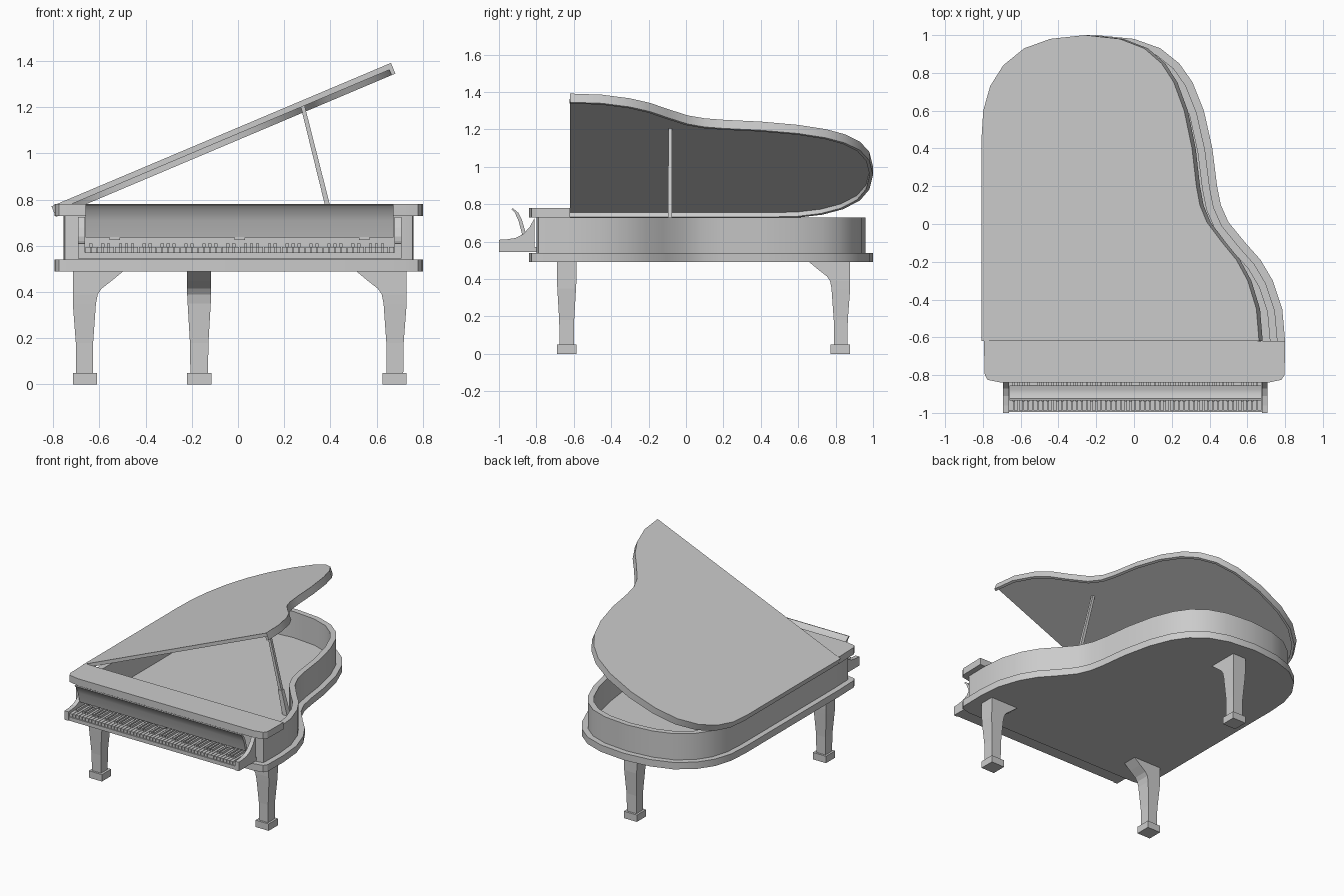
import bpy, bmesh, math
from mathutils import Vector

if "Cube" in bpy.data.objects:
    bpy.data.objects.remove(bpy.data.objects["Cube"])

# ---------- helpers ----------
def make(name, verts, faces, smooth=False):
    me = bpy.data.meshes.new(name)
    me.from_pydata(verts, [], faces)
    bm = bmesh.new()
    bm.from_mesh(me)
    bmesh.ops.recalc_face_normals(bm, faces=bm.faces)
    bm.to_mesh(me)
    bm.free()
    ob = bpy.data.objects.new(name, me)
    bpy.context.collection.objects.link(ob)
    if smooth:
        bpy.context.view_layer.objects.active = ob
        ob.select_set(True)
        bpy.ops.object.shade_smooth_by_angle(angle=math.radians(30))
        ob.select_set(False)
    return ob

def loft(name, rings, smooth=False):
    n = len(rings[0])
    faces = [tuple(range(n)), tuple(range((len(rings) - 1) * n, len(rings) * n))]
    for k in range(len(rings) - 1):
        for i in range(n):
            j = (i + 1) % n
            faces.append((k*n + i, k*n + j, k*n + n + j, k*n + n + i))
    return make(name, [v for r in rings for v in r], faces, smooth)

def prism(name, pts, z0, z1, smooth=False):
    return loft(name, [[(x, y, z) for x, y in pts] for z in (z0, z1)], smooth)

def profile_x(name, yz, x0, x1, smooth=False):
    return loft(name, [[(x, y, z) for y, z in yz] for x in (x0, x1)], smooth)

def box(name, x0, x1, y0, y1, z0, z1):
    return prism(name, [(x0, y0), (x1, y0), (x1, y1), (x0, y1)], z0, z1)

def inset(pts, d, closed=True):
    # counter-clockwise outline moved inwards by d
    P = [Vector(p) for p in pts]
    out = []
    for i, p in enumerate(P):
        a = P[i-1] if closed or i else p
        b = P[(i+1) % len(P)] if closed or i < len(P) - 1 else p
        ns = [Vector((-e.y, e.x)).normalized() for e in (p - a, b - p) if e.length > 0]
        n = sum(ns, Vector((0, 0))).normalized()
        q = p + n * d / max(n.dot(ns[0]), 0.5)
        out.append((q.x, q.y))
    return out

def band(name, outer, inner, z0, z1, closed=True):
    n = len(outer)
    v = [(x, y, z) for z in (z0, z1) for loop in (outer, inner) for x, y in loop]
    f = []
    for i in range(n if closed else n - 1):
        j = (i + 1) % n
        f += [(i, j, 2*n+j, 2*n+i), (n+i, n+j, 3*n+j, 3*n+i),
              (i, j, n+j, n+i), (2*n+i, 2*n+j, 3*n+j, 3*n+i)]
    if not closed:
        f += [(i, n+i, 3*n+i, 2*n+i) for i in (0, n-1)]
    return make(name, v, f, True)

# ---------- case ----------
curve = [(.80, -.62), (.785, -.45), (.735, -.3), (.67, -.19), (.59, -.1), (.5, .01), (.46, .1),
         (.44, .2), (.415, .4), (.37, .6), (.31, .75), (.24, .85), (.14, .93), (0, .98),
         (-.2, 1), (-.4, .98), (-.55, .93), (-.67, .84), (-.745, .73), (-.785, .6),
         (-.795, .45), (-.795, -.62)]
front = [(-.79, -.8), (-.775, -.825), (-.70, -.84), (.71, -.84), (.78, -.825), (.797, -.8)]
outline = curve + front
prism("base_plate", outline, .49, .54, True)
band("case_rim", inset(outline, .04), inset(outline, .08), .54, .73)
prism("front_top_board", [curve[-1]] + front + [curve[0]], .73, .78, True)

# ---------- raised lid: panel with a lip beneath, open at the front ----------
lid_pts = [(x + .795, y) for x, y in curve]
for ob in (prism("lid_panel", lid_pts, .025, .05, True),
           band("lid_lip", lid_pts, inset(lid_pts, .018, False), 0, .025, False)):
    ob.location = (-.788, 0, .725)
    ob.rotation_euler = (0, math.radians(-22.9), 0)

# ---------- prop stick ----------
def stick(name, x0, z0, x1, z1, r0, r1, y=-.085):
    loft(name, [[(x + sx*r, y + sy*r, z) for sx, sy in ((-1, -1), (1, -1), (1, 1), (-1, 1))]
                for x, z, r in ((x0, z0, r0), (x1, z1, r1))])
stick("prop_stick", .446, .54, .28, 1.205, .012, .009)
stick("prop_socket", .448, .54, .405, .71, .019, .015)

# ---------- keyboard ----------
cx = .007
box("key_bed", cx - .70, cx + .70, -.995, -.80, .545, .572)
cheek = [(-1, .545), (-.81, .545), (-.81, .725), (-.835, .68), (-.87, .64),
         (-.91, .62), (-.96, .612), (-1, .61)]
for side, x in (("left", cx - .70), ("right", cx + .67)):
    profile_x("cheek_" + side, cheek, x, x + .03)
n, x0, w = 52, cx - .67, 1.34 / 52
for i in range(n):
    box("white_key", x0 + i*w + .002, x0 + (i+1)*w - .002, -.988, -.815, .572, .595)
    # sharps follow every white key except the third and seventh of the scale
    if (i + 5) % 7 not in (2, 6) and i < n - 1:
        c = x0 + (i + 1) * w
        box("black_key", c - .007, c + .007, -.94, -.815, .59, .61)
fall = [(-.935, .775), (-.915, .755), (-.895, .71), (-.875, .635), (-.855, .64),
        (-.877, .715), (-.897, .755), (-.925, .778)]
profile_x("fallboard", fall, cx - .667, cx + .667, True)
for x in (-.54, 0, .54):
    box("fallboard_hinge", cx + x - .023, cx + x + .023, -.88, -.83, .625, .638)

# ---------- legs: u runs from the outer face inwards, v across ----------
def leg(name, place):
    rings = [(.04, .015, .088, .038), (.18, .013, .088, .04), (.35, 0, .1, .05),
             (.39, 0, .108, .052), (.415, 0, .125, .052), (.45, 0, .17, .052), (.49, 0, .218, .052)]
    def ring(z, u0, u1, h):
        return [place(u, v) + (z,) for u, v in ((u0, -h), (u1, -h), (u1, h), (u0, h))]
    loft(name, [ring(*r) for r in rings])
    loft(name + "_foot", [ring(z, 0, .105, .0525) for z in (0, .05)])

leg("front_leg_left", lambda u, v: (-.715 + u, -.638 + v))
leg("front_leg_right", lambda u, v: (.73 - u, -.638 + v))
leg("rear_leg", lambda u, v: (-.168 + v, .878 - u))
